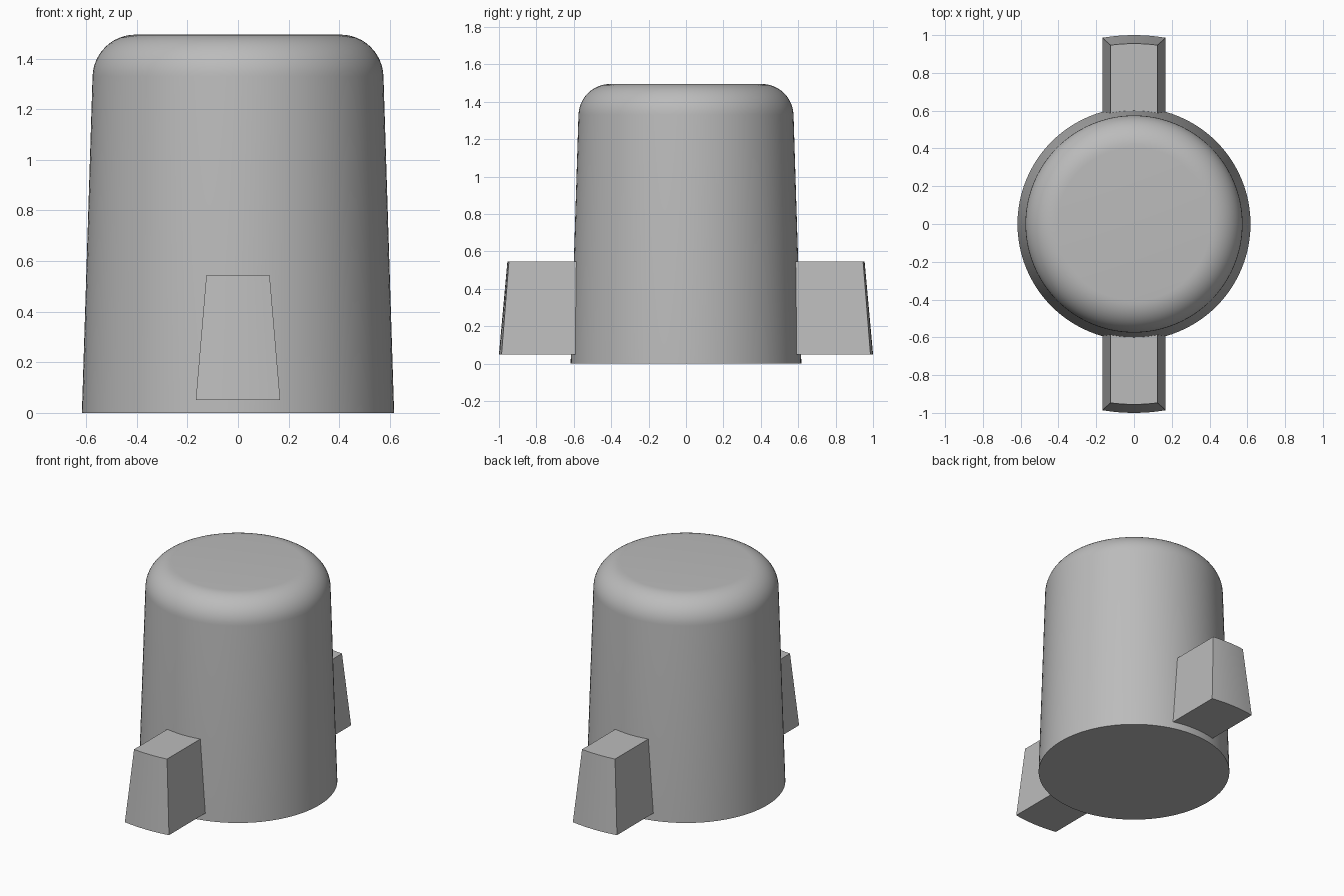
import bpy, bmesh, math

cube = bpy.data.objects.get("Cube")
if cube:
    bpy.data.objects.remove(cube, do_unlink=True)

grey = bpy.data.materials.new("plain_grey")
grey.use_nodes = True
colour = (0.5, 0.5, 0.5, 1)
grey.diffuse_color = colour
grey.node_tree.nodes["Principled BSDF"].inputs["Base Color"].default_value = colour


def finish(name, bm, angle):
    bmesh.ops.recalc_face_normals(bm, faces=bm.faces)
    mesh = bpy.data.meshes.new(name)
    bm.to_mesh(mesh)
    bm.free()
    mesh.materials.append(grey)
    obj = bpy.data.objects.new(name, mesh)
    bpy.context.collection.objects.link(obj)
    bpy.ops.object.select_all(action='DESELECT')
    obj.select_set(True)
    bpy.context.view_layer.objects.active = obj
    bpy.ops.object.shade_smooth_by_angle(angle=math.radians(angle))
    return obj


def bridge(bm, lower, upper):
    n = len(lower)
    for i in range(n):
        j = (i + 1) % n
        bm.faces.new((lower[i], lower[j], upper[j], upper[i]))


# Tapered body with a rounded top rim
def build_body(segments=96, fillet=0.17, steps=12):
    profile = [(0.617, 0)]
    for i in range(steps + 1):
        a = math.radians(2 + 88 * i / steps)
        profile.append((0.405 + fillet * math.cos(a), 1.325 + fillet * math.sin(a)))
    bm = bmesh.new()
    rings = []
    for r, z in profile:
        turn = [math.tau * k / segments for k in range(segments)]
        rings.append([bm.verts.new((r * math.cos(t), r * math.sin(t), z)) for t in turn])
    for lower, upper in zip(rings, rings[1:]):
        bridge(bm, lower, upper)
    bm.faces.new(rings[0])
    bm.faces.new(rings[-1])
    return finish("body", bm, 30)


# Tapered lug whose outer face follows an arc around the body axis
def build_lug(name, side, steps=8):
    bm = bmesh.new()
    rings = []
    for half, radius, z in ((0.167, 1.0, 0.05), (0.125, 0.955, 0.545)):
        xs = [half * (2 * i / steps - 1) for i in range(steps + 1)]
        points = [(x, math.sqrt(radius ** 2 - x * x)) for x in xs]
        points += [(half, 0.5), (-half, 0.5)]
        rings.append([bm.verts.new((x * side, y * side, z)) for x, y in points])
    bridge(bm, *rings)
    for ring in rings:
        bm.faces.new(ring)
    return finish(name, bm, 30)


build_body()
build_lug("front_lug", -1)
build_lug("back_lug", 1)
